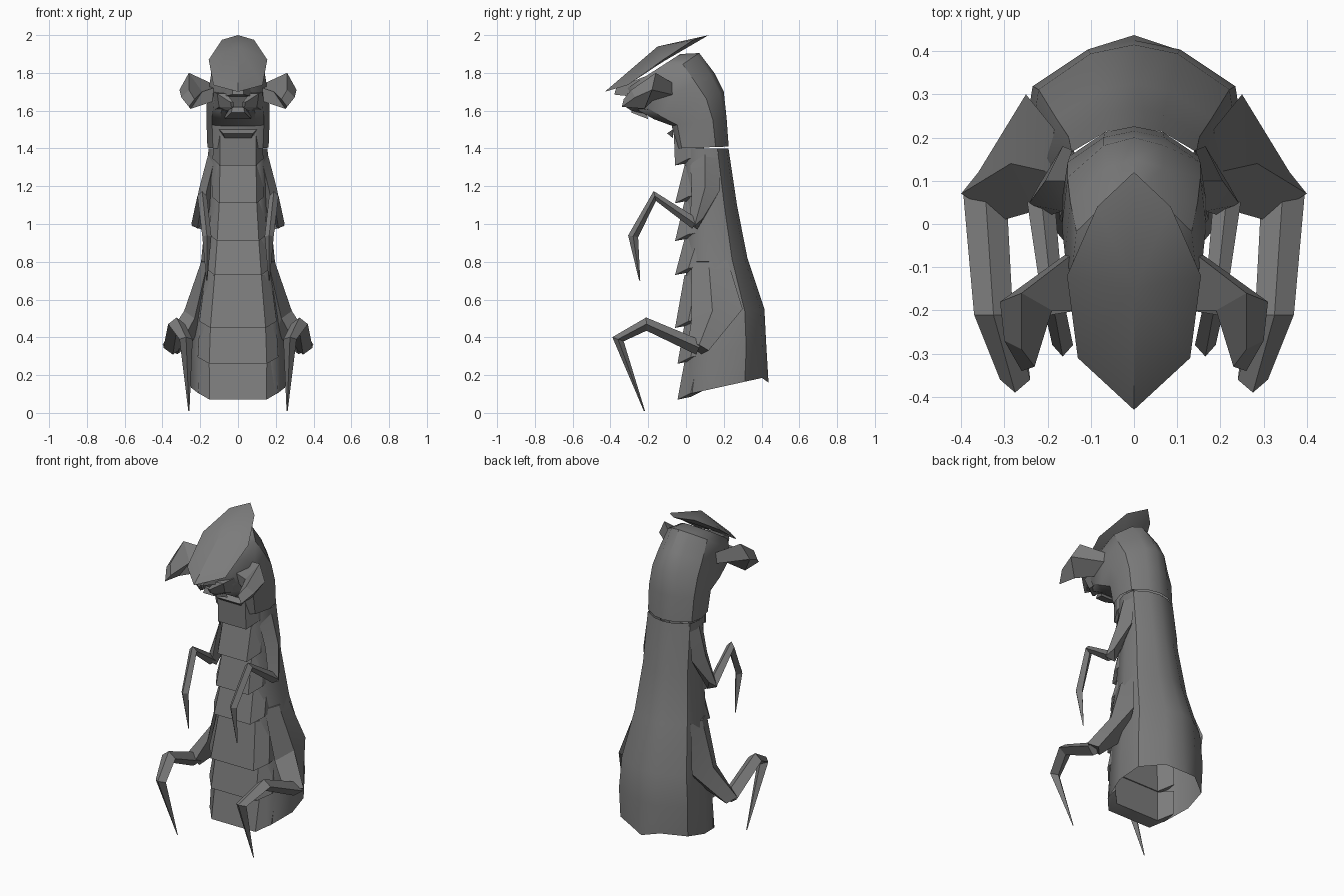
import bpy
import bmesh
import math
from mathutils import Vector

old = bpy.data.objects.get("Cube")
if old:
    bpy.data.objects.remove(old, do_unlink=True)

shell = bpy.data.materials.new("dark grey shell")
shell.use_nodes = True
GREY = (0.2, 0.2, 0.2, 1)
shell.diffuse_color = GREY
shell.node_tree.nodes["Principled BSDF"].inputs["Base Color"].default_value = GREY


def finish(name, bm, mirror=False, angle=30):
    """Turn a bmesh into a shaded object, optionally mirrored across x."""
    bmesh.ops.recalc_face_normals(bm, faces=bm.faces)
    mesh = bpy.data.meshes.new(name)
    bm.to_mesh(mesh)
    bm.free()
    mesh.materials.append(shell)
    ob = bpy.data.objects.new(name, mesh)
    bpy.context.collection.objects.link(ob)
    bpy.ops.object.select_all(action='DESELECT')
    ob.select_set(True)
    bpy.context.view_layer.objects.active = ob
    bpy.ops.object.shade_smooth_by_angle(angle=math.radians(angle))
    if mirror:
        ob.modifiers.new("Mirror", 'MIRROR').use_mirror_merge = False
    return ob


def loft(name, rings, cap_start=True, cap_end=True, **kw):
    """Skin a list of equal-length closed rings."""
    bm = bmesh.new()
    rows = [[bm.verts.new(p) for p in ring] for ring in rings]
    n = len(rows[0])
    for a, b in zip(rows, rows[1:]):
        for i in range(n):
            j = (i + 1) % n
            bm.faces.new((a[i], a[j], b[j], b[i]))
    if cap_start:
        bm.faces.new(rows[0])
    if cap_end:
        bm.faces.new(rows[-1])
    return finish(name, bm, **kw)


# Body: (front y, front z, back y, back z, half width) from open base to brow
BODY = [(-.03, .09, .425, .19, .25), (0, .3, .425, .36, .255), (0, .5, .415, .55, .24),
        (0, .8, .325, .82, .195), (0, 1.1, .27, 1.1, .165), (-.01, 1.4, .225, 1.4, .157)]
HEAD = [(-.05, 1.4, .226, 1.41, .162), (-.075, 1.52, .215, 1.56, .167),
        (-.17, 1.555, .2, 1.7, .167), (-.25, 1.6, .15, 1.8, .16),
        (-.28, 1.67, .07, 1.905, .145), (-.31, 1.72, -.03, 1.9, .11)]
# Half section: fraction of half width, fraction from front to back
HALF = [(0, 0), (.55, 0), (.82, .1), (1, .45), (.92, .75), (.42, .95), (0, 1)]
SECTION = HALF + [(-x, t) for x, t in HALF[-2:0:-1]]


def ring(spec):
    fy, fz, by, bz, w = spec
    return [(x * w, fy + (by - fy) * t, fz + (bz - fz) * t) for x, t in SECTION]


body_rings = [ring(s) for s in BODY]
body_rings[0][6] = (0, .437, .16)      # pointed tail notch
loft("body", body_rings, cap_start=False, cap_end=False, angle=45)
loft("neck_and_head", [ring(s) for s in HEAD], cap_start=False, angle=35)


def body_width(z):
    for a, b in zip(BODY, BODY[1:]):
        if z <= b[1]:
            t = max(0, (z - a[1]) / (b[1] - a[1]))
            return a[4] + (b[4] - a[4]) * t
    return BODY[-1][4]


# Overlapping belly plates, each with its lower lip jutting forward
PLATES = [(.07, .27), (.26, .47), (.45, .73), (.73, .92), (.91, 1.12), (1.11, 1.31), (1.31, 1.5)]
for k, (low, high) in enumerate(PLATES):
    lip = -.045 if k < 2 else -.058
    top_y = -.065 if k == 6 else -.008
    wl, wh = body_width(low), body_width(high)
    rings = []
    for f, back, lift in ((-.84, .07, .035), (-.6, 0, 0), (.6, 0, 0), (.84, .07, .035)):
        rings.append([(f * wh, top_y + back, high), (f * wl, lip + back, low + lift),
                      (f * wl, .025 + back, low + lift + .015), (f * wh, .025 + back, high)])
    loft(f"belly_plate_{k + 1}", rings, angle=20)

# Throat ridge
loft("throat_ridge", [[(x, -.07, 1.5), (x * .8, -.1, 1.48), (x * .7, -.07, 1.455)]
                      for x in (-.1, .1)])

# Head crest: pointed shield, thin underside
bm = bmesh.new()
EDGE = [(0, -.43, 1.7), (.13, -.31, 1.735), (.155, -.12, 1.87), (.085, .04, 1.975), (0, .12, 2)]
outline = EDGE + [(-x, y, z) for x, y, z in EDGE[-2:0:-1]]
rim = [bm.verts.new(p) for p in outline]
peak = bm.verts.new((0, -.15, 1.94))
under = bm.verts.new((0, -.12, 1.86))
for i in range(len(rim)):
    j = (i + 1) % len(rim)
    bm.faces.new((rim[i], rim[j], peak))
    bm.faces.new((rim[j], rim[i], under))
finish("head_crest", bm, angle=25)

# Side feelers: stalk, flared elbow, blunt forward tip
loft("feelers", [
    [(.13, -.05, 1.68), (.13, -.06, 1.74), (.13, -.2, 1.72), (.13, -.18, 1.65)],
    [(.31, -.18, 1.71), (.26, -.16, 1.8), (.19, -.2, 1.7), (.25, -.22, 1.61)],
    [(.3, -.27, 1.67), (.26, -.29, 1.71), (.23, -.33, 1.66), (.26, -.34, 1.62)],
], mirror=True, angle=15)

# Mouth parts: paired jaws and a central lip
loft("jaws", [
    [(.06, -.2, 1.58), (.13, -.18, 1.6), (.13, -.22, 1.7), (.07, -.24, 1.7)],
    [(.055, -.29, 1.6), (.1, -.27, 1.62), (.11, -.3, 1.69), (.06, -.31, 1.69)],
    [(.02, -.31, 1.62), (.035, -.32, 1.62), (.04, -.33, 1.645), (.025, -.33, 1.645)],
], mirror=True, angle=15)
loft("lower_lip", [
    [(-.07, -.2, 1.555), (.07, -.2, 1.555), (.06, -.22, 1.62), (-.06, -.22, 1.62)],
    [(-.035, -.29, 1.59), (.035, -.29, 1.59), (.03, -.28, 1.62), (-.03, -.28, 1.62)],
], angle=15)
loft("snout", [
    [(-.1, -.24, 1.67), (.1, -.24, 1.67), (.1, -.22, 1.78), (-.1, -.22, 1.78)],
    [(-.03, -.38, 1.685), (.03, -.38, 1.685), (.03, -.37, 1.72), (-.03, -.37, 1.72)],
], angle=15)


def claw(name, path):
    """Diamond-section limb; path items are (x, y, z, half width, half depth)."""
    pts = [Vector(p[:3]) for p in path]
    rings = []
    for i, (p, spec) in enumerate(zip(pts, path)):
        t = Vector()
        if i:
            t += (p - pts[i - 1]).normalized()
        if i + 1 < len(pts):
            t += (pts[i + 1] - p).normalized()
        side = Vector((spec[3], 0, 0))
        depth = Vector((0, -t.z, t.y)).normalized() * spec[4]
        rings.append([p + side, p + depth, p - side, p - depth])
    loft(name, rings, mirror=True, angle=15)


# Lower limbs
loft("lower_shoulders", [
    [(.16, .03, .8), (.195, .12, .8), (.185, .22, .81), (.13, .13, .8)],
    [(.23, .03, .5), (.285, .14, .54), (.25, .3, .55), (.2, .16, .42)],
    [(.3, .01, .37), (.4, .07, .36), (.36, .12, .33), (.32, .08, .31)],
], mirror=True, angle=15)
claw("lower_claws", [(.345, .07, .345, .05, .04), (.325, -.21, .47, .045, .035),
                     (.275, -.36, .39, .035, .032), (.26, -.22, .01, .003, .003)])

# Upper limbs
loft("upper_shoulders", [
    [(.12, .02, 1.36), (.155, .1, 1.38), (.14, .17, 1.4), (.1, .1, 1.37)],
    [(.165, .03, 1.18), (.205, .1, 1.19), (.165, .18, 1.18), (.12, .1, 1.15)],
    [(.195, .02, 1.0), (.245, .045, .99), (.22, .09, 1.03), (.19, .06, .97)],
], mirror=True, angle=15)
claw("upper_claws", [(.215, .05, 1.0, .032, .03), (.19, -.165, 1.148, .025, .027),
                     (.165, -.28, .935, .024, .027), (.165, -.245, .7, .003, .003)])
